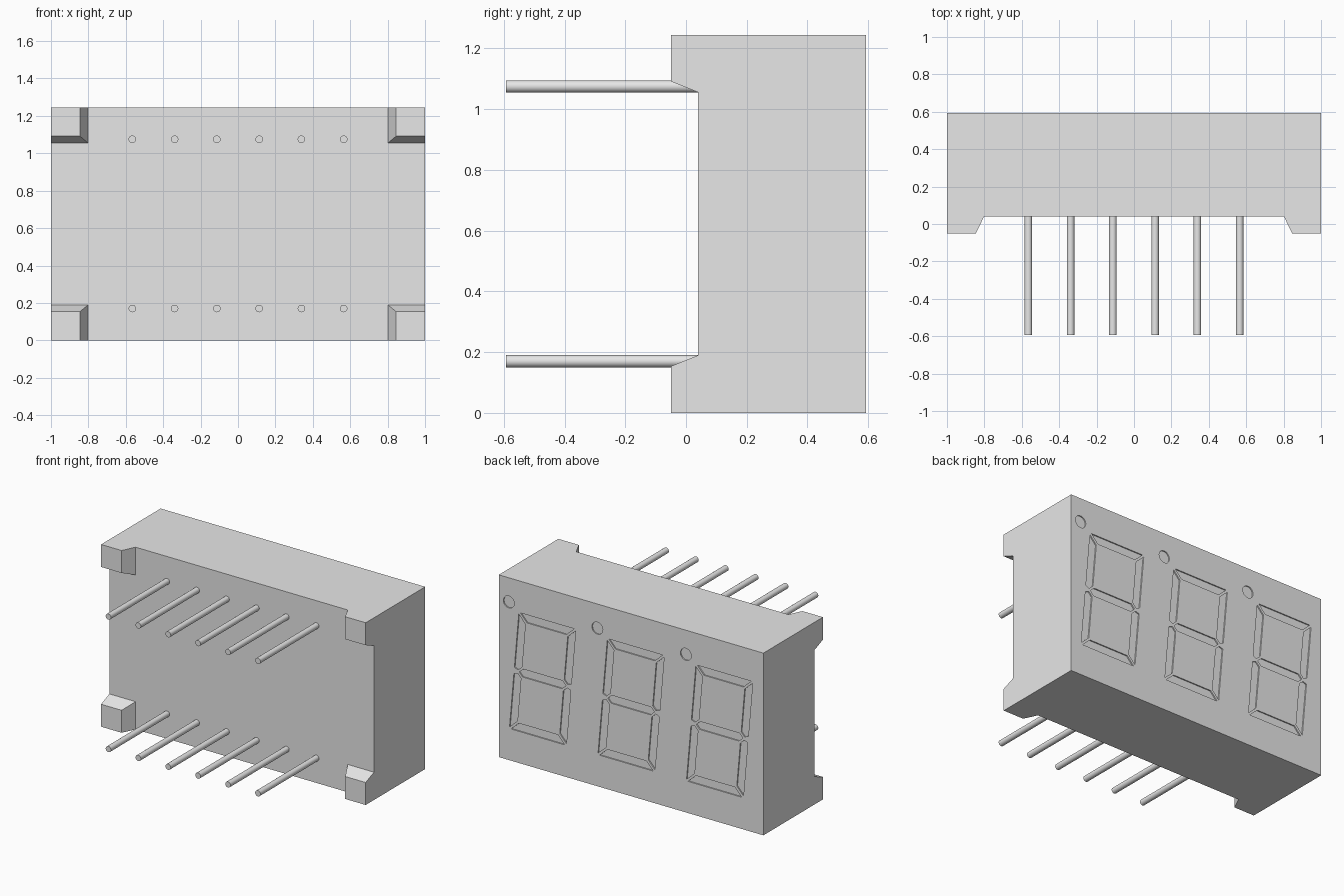
import bpy, bmesh, math
from mathutils import Matrix, Vector

cube = bpy.data.objects.get("Cube")
if cube:
    bpy.data.objects.remove(cube, do_unlink=True)

HEIGHT = 1.245
MID = HEIGHT / 2
BACK, FLOOR, FOOT = 0.593, 0.04, -0.05   # y of display face, underside, foot tips
PIN_TIP = -0.593

grey = bpy.data.materials.new("plain grey")
grey.use_nodes = True
grey.diffuse_color = (0.8, 0.8, 0.8, 1)
grey.node_tree.nodes["Principled BSDF"].inputs["Base Color"].default_value = (0.8, 0.8, 0.8, 1)


def make_object(name, bm):
    bmesh.ops.recalc_face_normals(bm, faces=bm.faces)
    mesh = bpy.data.meshes.new(name)
    bm.to_mesh(mesh)
    bm.free()
    mesh.materials.append(grey)
    obj = bpy.data.objects.new(name, mesh)
    bpy.context.collection.objects.link(obj)
    return obj


def add_prism(bm, points, offset):
    """Extrude a closed outline of 3D points along offset."""
    face = bm.faces.new([bm.verts.new(p) for p in points])
    grown = bmesh.ops.extrude_face_region(bm, geom=[face], use_keep_orig=True)
    verts = [g for g in grown["geom"] if isinstance(g, bmesh.types.BMVert)]
    bmesh.ops.translate(bm, verts=verts, vec=offset)


def activate(obj):
    bpy.ops.object.select_all(action='DESELECT')
    obj.select_set(True)
    bpy.context.view_layer.objects.active = obj


def carve(target, bm):
    """Subtract a cutter mesh from the target, then discard the cutter."""
    cutter = make_object("cutter", bm)
    cutter.hide_render = True
    mod = target.modifiers.new("carve", 'BOOLEAN')
    mod.operation = 'DIFFERENCE'
    mod.solver = 'EXACT'
    mod.object = cutter
    activate(target)
    bpy.ops.object.modifier_apply(modifier=mod.name)
    bpy.data.objects.remove(cutter, do_unlink=True)


# Housing block
bm = bmesh.new()
bmesh.ops.create_cube(bm, size=1, matrix=Matrix.Translation((0, (BACK + FOOT) / 2, MID))
                      @ Matrix.Diagonal((2, BACK - FOOT, HEIGHT, 1)))
housing = make_object("housing", bm)

# Two crossing bevelled channels leave a foot at each corner
def channel(inner, outer):
    slope = (outer - inner) / (FLOOR - FOOT)
    wide = outer + slope * 0.1
    return [(-inner, FLOOR), (inner, FLOOR), (wide, FOOT - 0.1), (-wide, FOOT - 0.1)]

bm = bmesh.new()
add_prism(bm, [(a, y, -0.2) for a, y in channel(0.802, 0.845)], (0, 0, HEIGHT + 0.4))
carve(housing, bm)
bm = bmesh.new()
add_prism(bm, [(-1.2, y, MID + a) for a, y in channel(0.433, 0.469)], (2.4, 0, 0))
carve(housing, bm)

# Outlines of the seven segments around the digit centre
W, H, T, G = 0.215, 0.406, 0.055, 0.012
SLANT = -0.088
bar = [(-W + G, H), (W - G, H), (W - T - G, H - T), (-W + T + G, H - T)]
side = [(W, H - G), (W, T * 0.4), (W - T / 2, G), (W - T, T / 2 + G), (W - T, H - T - G)]
tip, shoulder = W - T / 2 - G, W - T - G
middle = [(-tip, 0), (-shoulder, T / 2), (shoulder, T / 2),
          (tip, 0), (shoulder, -T / 2), (-shoulder, -T / 2)]
segments = [middle]
for flip in (1, -1):
    segments.append([(x, z * flip) for x, z in bar])
    for mirror in (1, -1):
        segments.append([(x * mirror, z * flip) for x, z in side])

# Shallow segment and dot recesses in the display face
DEPTH = 0.008
bm = bmesh.new()
for centre in (-0.669, 0, 0.669):
    for outline in segments:
        add_prism(bm, [(centre + x + SLANT * z, BACK - DEPTH, MID + z) for x, z in outline],
                  (0, 0.05, 0))
    dot = [(centre + 0.255 + 0.041 * math.cos(i * math.tau / 32), BACK - DEPTH,
            1.08 + 0.041 * math.sin(i * math.tau / 32)) for i in range(32)]
    add_prism(bm, dot, (0, 0.05, 0))
carve(housing, bm)

# Two rows of six round pins
bm = bmesh.new()
end = FLOOR + 0.02
for row in (-1, 1):
    for i in range(6):
        place = Vector(((i - 2.5) * 0.226, (PIN_TIP + end) / 2, MID + row * 0.4525))
        bmesh.ops.create_cone(bm, cap_ends=True, segments=24, radius1=0.02, radius2=0.02,
                              depth=end - PIN_TIP,
                              matrix=Matrix.Translation(place) @ Matrix.Rotation(math.pi / 2, 4, 'X'))
pins = make_object("pins", bm)
activate(pins)
bpy.ops.object.shade_smooth_by_angle(angle=math.radians(35))
